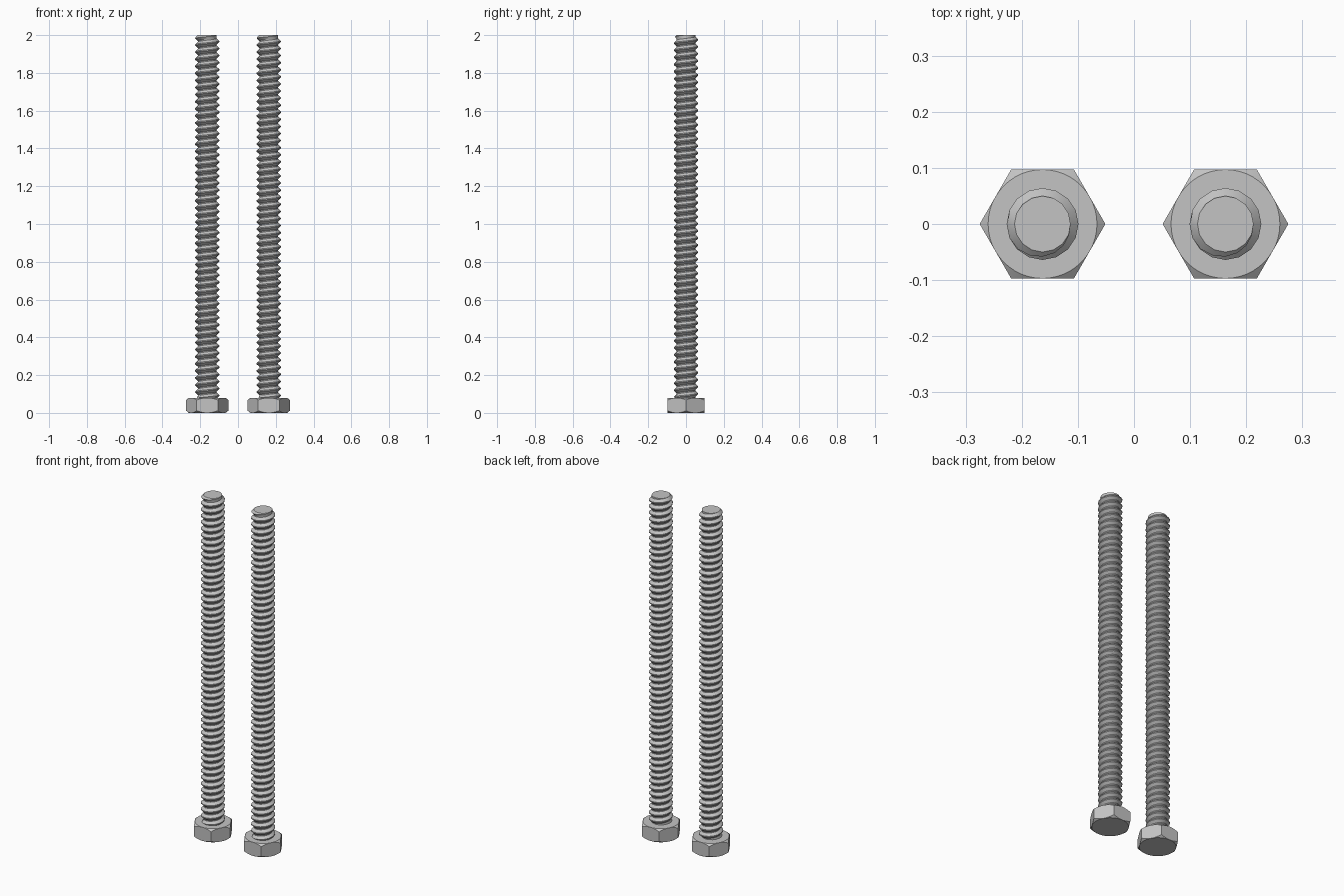
import bpy, bmesh
from math import pi, cos, sin, tan, radians

cube = bpy.data.objects.get("Cube")
if cube:
    bpy.data.objects.remove(cube, do_unlink=True)

SPACING = 0.163          # distance of each bolt from the centre
APOTHEM = 0.097          # half the head width across flats
HEAD_H = 0.08
ROOT, CREST = 0.05, 0.064
PITCH, SIDES = 0.0375, 16
Z0, Z1 = 0.07, 2.0

steel = bpy.data.materials.new("grey steel")
steel.use_nodes = True
GREY = (0.55, 0.55, 0.55, 1)
steel.diffuse_color = GREY
steel.node_tree.nodes["Principled BSDF"].inputs["Base Color"].default_value = GREY


def finish(bm, name, angle):
    """Weld, cap the open ends and turn the bmesh into a smooth-shaded mesh."""
    bmesh.ops.remove_doubles(bm, verts=bm.verts[:], dist=1e-5)
    rim = [e for e in bm.edges if e.is_boundary]
    bmesh.ops.holes_fill(bm, edges=rim, sides=0)
    bmesh.ops.recalc_face_normals(bm, faces=bm.faces[:])
    mesh = bpy.data.meshes.new(name)
    bm.to_mesh(mesh)
    bm.free()
    mesh.materials.append(steel)
    mesh.shade_smooth()
    mesh.set_sharp_from_angle(angle=radians(angle))
    return mesh


# Hexagonal head, its corners trimmed by a cone above and below
def head_mesh():
    bm = bmesh.new()
    steps = 8
    columns = []
    for i in range(6 * steps):
        a = i * 2 * pi / (6 * steps)
        local = a % (pi / 3) - pi / 6
        r = APOTHEM / cos(local)
        drop = (r - APOTHEM) * tan(radians(38))
        ring = [(APOTHEM, 0), (r, drop), (r, HEAD_H - drop), (APOTHEM, HEAD_H)]
        columns.append([bm.verts.new((q * cos(a), q * sin(a), z)) for q, z in ring])
    for i, col in enumerate(columns):
        nxt = columns[(i + 1) % len(columns)]
        for j in range(3):
            bm.faces.new((col[j], nxt[j], nxt[j + 1], col[j + 1]))
    return finish(bm, "hex_head", 20)


# Threaded shank: one continuous helical skin with a tapered tip
def shank_mesh():
    bm = bmesh.new()
    profile = [(0, ROOT), (0.15, ROOT), (0.5, CREST), (0.65, CREST)]
    n = len(profile)
    rows = n * (int((Z1 - Z0) / PITCH) + 4)
    columns = []
    for i in range(SIDES):
        a = i * 2 * pi / SIDES
        col = []
        for j in range(rows):
            frac, r = profile[j % n]
            z = Z0 + (j // n + frac + i / SIDES - 1) * PITCH
            z = min(max(z, Z0), Z1)
            r = min(r, ROOT + (Z1 - z), ROOT + (z - Z0))
            col.append(bm.verts.new((r * cos(a), r * sin(a), z)))
        columns.append(col)
    for i, col in enumerate(columns):
        last = i == SIDES - 1
        nxt = columns[0] if last else columns[i + 1]
        shift = n if last else 0      # the seam climbs by one full turn
        for j in range(rows - 1 - shift):
            k = j + shift
            bm.faces.new((col[j], nxt[k], nxt[k + 1], col[j + 1]))
    return finish(bm, "threaded_shank", 30)


# Two identical bolts standing on their heads
parts = {"hex_head": head_mesh(), "threaded_shank": shank_mesh()}
for side, x in (("left", SPACING), ("right", -SPACING)):
    for part, mesh in parts.items():
        obj = bpy.data.objects.new(f"{side}_{part}", mesh)
        obj.location.x = x
        bpy.context.collection.objects.link(obj)
